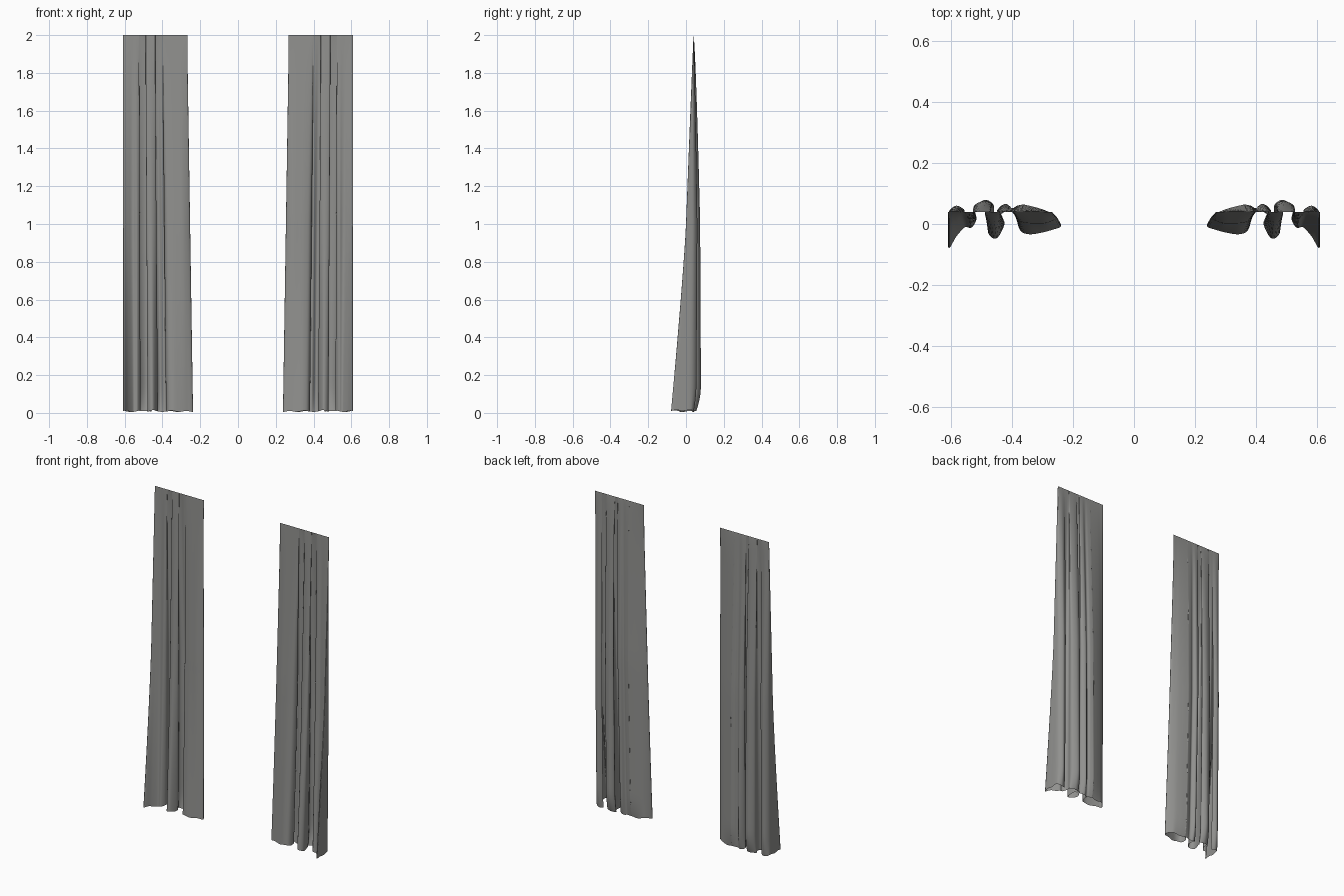
import bpy, bmesh, math

if "Cube" in bpy.data.objects:
    bpy.data.objects.remove(bpy.data.objects["Cube"])

# One grey cloth material
cloth = bpy.data.materials.new("grey cloth")
cloth.diffuse_color = (0.28, 0.28, 0.27, 1)
cloth.use_nodes = True
cloth.node_tree.nodes["Principled BSDF"].inputs["Base Color"].default_value = cloth.diffuse_color

# Pleat section, from the lining behind the inner edge, round to the front,
# through the pleats and back behind the outer edge: x, y at mid height, y at hem
SECTION = [
    (.352, .064, .055), (.310, .055, .044), (.270, .042, .028),
    (.238, .022, -.005), (.270, .004, -.020), (.310, .002, -.030), (.345, .004, -.034),
    (.372, .014, -.022), (.380, .040, .015), (.352, .060, .045), (.350, .064, .055),
    (.372, .060, .048), (.390, .052, .040), (.412, .066, .060), (.436, .050, .030),
    (.424, .020, .000), (.450, .004, -.048), (.478, .012, -.028), (.470, .042, .030),
    (.458, .064, .060), (.486, .075, .080), (.520, .060, .055), (.516, .030, .015),
    (.532, .016, -.012), (.550, .022, -.010), (.562, .022, -.018), (.582, .012, -.042),
    (.607, .000, -.080), (.609, .020, -.020), (.604, .044, .030), (.580, .060, .054),
    (.554, .048, .038)]
STEPS, ROWS, TOP_Y = 6, 44, 0.04


def spline(pts, steps):
    """Catmull-Rom through the section points."""
    out = []
    for i in range(len(pts) - 1):
        a, b = pts[max(i - 1, 0)], pts[i]
        c, d = pts[i + 1], pts[min(i + 2, len(pts) - 1)]
        for s in range(steps):
            t = s / steps
            out.append(tuple(
                .5 * (2 * q + (r - p) * t + (2 * p - 5 * q + 4 * r - w) * t * t
                      + (3 * q - p - 3 * r + w) * t ** 3)
                for p, q, r, w in zip(a, b, c, d)))
    return out + [pts[-1]]


def hang(p, v):
    """Position on the curtain at height fraction v (0 hem, 1 top)."""
    x, mid, hem = p
    hem_z = .010 + .003 * math.sin(x * 75) + .003 * math.sin(hem * 90)
    z = hem_z + (2 - hem_z) * v
    # the pleats flatten into a straight line at the rail
    if z > 1:
        off = mid - TOP_Y
        y = TOP_Y + off * (2 - z) ** (.7 if off > 0 else .95)
    else:
        y = hem + (mid - hem) * (1 - (1 - z) ** 1.15)
    # the back of the hem curls forward a little
    if z < .15 and y > .03:
        y -= (y - .03) * .6 * (1 - z / .15) ** 2
    # inner edge drifts outward towards the top
    drift = .028 * min(1, z / 1.8) * (.61 - x) / .37
    return x + drift, y, z


def curtain(name, side):
    bm = bmesh.new()
    section = spline(SECTION, STEPS)
    grid = []
    for r in range(ROWS + 1):
        # rows are closer together at the hem and at the rail
        v = .5 - .5 * math.cos(math.pi * r / ROWS)
        row = []
        for p in section:
            x, y, z = hang(p, v)
            row.append(bm.verts.new((side * x, y, z)))
        grid.append(row)
    for lo, hi in zip(grid, grid[1:]):
        for i in range(len(lo) - 1):
            quad = (lo[i], lo[i + 1], hi[i + 1], hi[i])
            f = bm.faces.new(quad if side > 0 else quad[::-1])
            f.smooth = True
    mesh = bpy.data.meshes.new(name)
    bm.to_mesh(mesh)
    bm.free()
    mesh.materials.append(cloth)
    bpy.context.collection.objects.link(bpy.data.objects.new(name, mesh))


# Mirrored pair of curtains
curtain("right_curtain", 1)
curtain("left_curtain", -1)
